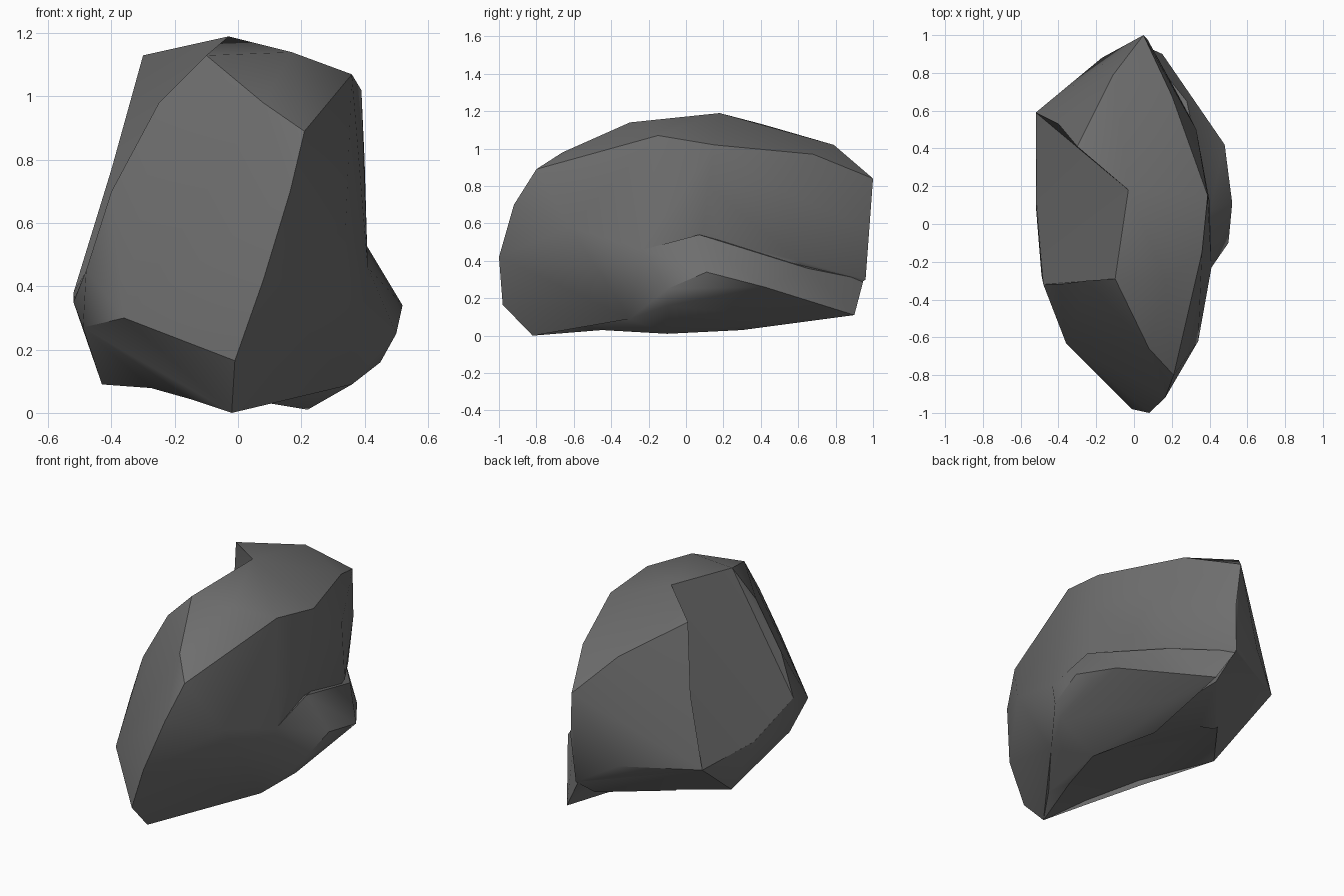
import bpy, bmesh, math

if "Cube" in bpy.data.objects:
    bpy.data.objects.remove(bpy.data.objects["Cube"])

stone = bpy.data.materials.new("dark grey stone")
stone.diffuse_color = (0.16, 0.16, 0.16, 1)
stone.use_nodes = True
stone.node_tree.nodes["Principled BSDF"].inputs["Base Color"].default_value = stone.diffuse_color


def hull(name, points):
    """Chiselled stone lump: convex hull around its corner points."""
    bm = bmesh.new()
    for p in points:
        bm.verts.new(p)
    res = bmesh.ops.convex_hull(bm, input=bm.verts)
    loose = {g for g in res["geom_interior"] + res["geom_unused"]
             if isinstance(g, bmesh.types.BMVert)}
    bmesh.ops.delete(bm, geom=list(loose), context='VERTS')
    bmesh.ops.recalc_face_normals(bm, faces=bm.faces)
    mesh = bpy.data.meshes.new(name)
    bm.to_mesh(mesh)
    bm.free()
    mesh.materials.append(stone)
    ob = bpy.data.objects.new(name, mesh)
    bpy.context.collection.objects.link(ob)
    return ob


def combine(target, tool, operation):
    """Fuse or carve the target with a tool lump, then drop the tool."""
    mod = target.modifiers.new(operation, 'BOOLEAN')
    mod.operation = operation
    mod.solver = 'EXACT'
    mod.object = tool
    bpy.context.view_layer.objects.active = target
    bpy.ops.object.modifier_apply(modifier=mod.name)
    bpy.data.objects.remove(tool)


# front ridge, from the chin up to the summit
ridge = [(-.02, -.82, 0), (-.01, -.98, .165), (.08, -1, .42), (.165, -.92, .7),
         (.21, -.8, .89), (.08, -.66, .98), (.17, -.3, 1.14), (-.03, .18, 1.19)]
# left side: front crease and back crease, with the hollow between them
crease_a = [(-.1, -.29, 1.13), (-.25, -.3, .98), (-.4, -.32, .7), (-.48, -.32, .45)]
crease_b = [(-.3, .41, 1.13), (-.4, .53, .77), (-.52, .59, .38)]
left = [(-.16, -.81, .22), (-.36, -.63, .3), (-.52, .1, .35), (-.49, -.27, .27),
        (-.43, .19, .09)]
# back end
back = [(-.11, .79, 1.02), (.05, 1, .84), (-.17, .88, .42), (.05, .96, .3),
        (.07, .98, .57), (.05, .78, .17), (.2, .68, .97)]
# right wall and base
right = [(.36, -.15, 1.07), (.39, .15, 1.02), (.4, .12, .8), (.34, -.62, .58),
         (.41, -.23, .46), (.33, .5, .78), (.28, .6, .4), (.36, -.3, .09),
         (.22, -.1, .01)]
boulder = hull("boulder", ridge + crease_a + crease_b + left + back + right)

# hollow carved in the left side
hollow = hull("hollow", crease_a + crease_b
              + [(-.03, .18, 1.19), (-.515, .1, .36), (-1.2, .12, 1.6), (-1.2, .12, .7)])
combine(boulder, hollow, 'DIFFERENCE')

# protruding ledge along the lower right side
ledge = hull("ledge", [
    (.52, .11, .34), (.48, .42, .26), (.33, .62, .21), (.15, .9, .11),
    (.5, -.1, .25), (.45, -.1, .16), (.36, -.3, .09), (.22, -.1, .01),
    (.4, .07, .54), (.28, .65, .36), (.04, .95, .3), (.41, -.23, .46),
    (.1, .3, .03), (.2, .57, .09), (0, .3, .3)])
combine(boulder, ledge, 'UNION')

# shallow scoops under the left and the front right
keel = [(-.02, -.82, 0), (.1, -.45, .03), (.22, -.1, .01)]
scoop = hull("left_scoop", keel + [
    (.1, .3, .03), (-.43, .19, .09), (-.15, -.6, .08), (-.29, -.3, .13),
    (-.2, .2, .13), (-.25, .45, .15), (-.1, 0, -.5)])
combine(boulder, scoop, 'DIFFERENCE')
scoop = hull("right_scoop", keel + [(.085, -.65, .07), (.36, -.3, .09), (.2, -.4, -.4)])
combine(boulder, scoop, 'DIFFERENCE')

boulder.select_set(True)
bpy.ops.object.shade_smooth_by_angle(angle=math.radians(35))
